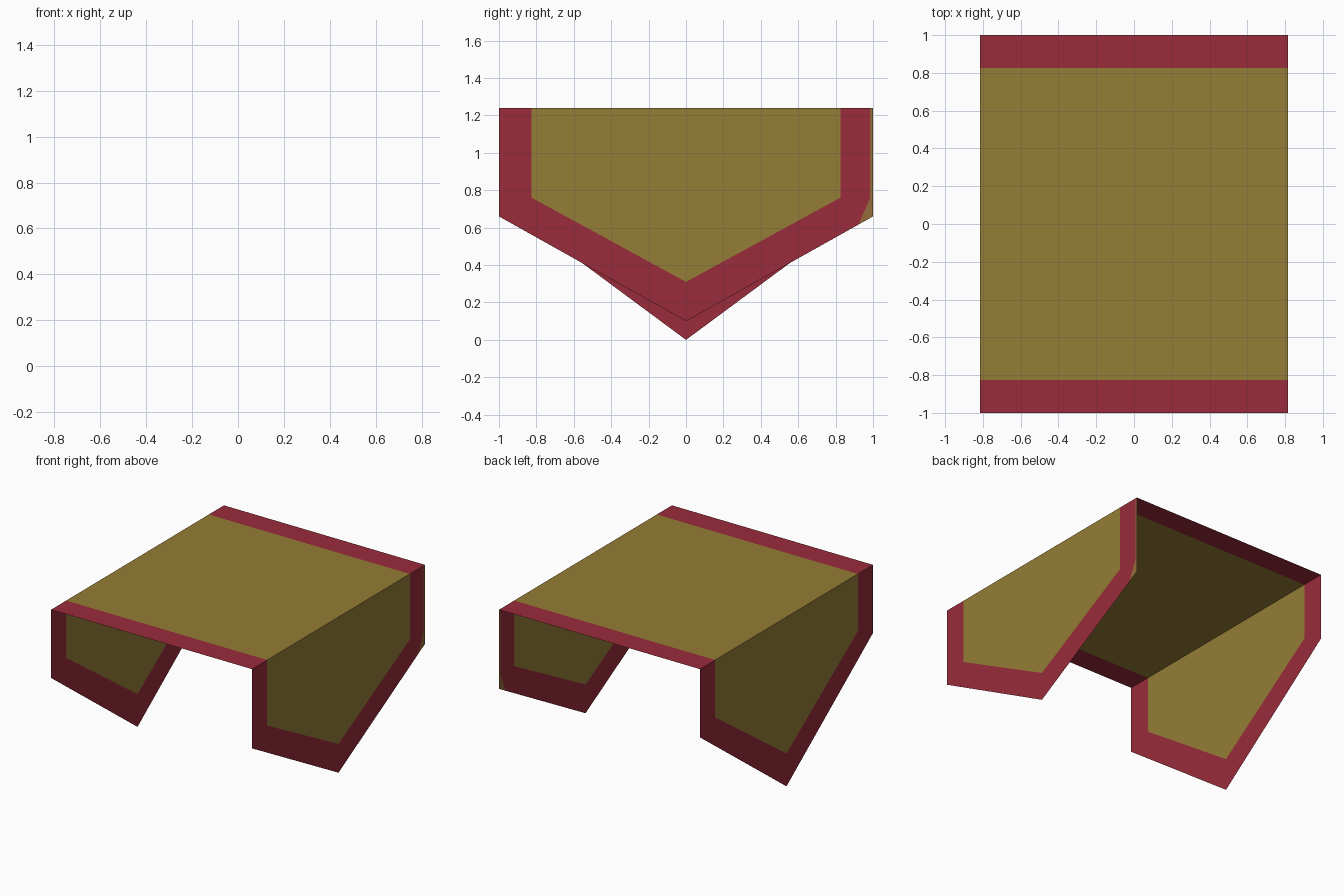
import bpy, bmesh
from mathutils import Vector

if "Cube" in bpy.data.objects:
    bpy.data.objects.remove(bpy.data.objects["Cube"])

TOP, HALF_X = 1.24, 0.814


def material(name, color):
    m = bpy.data.materials.new(name)
    m.diffuse_color = (*color, 1)
    m.use_nodes = True
    m.node_tree.nodes["Principled BSDF"].inputs["Base Color"].default_value = m.diffuse_color
    return m


MATS = [material("gold_cloth", (0.300, 0.206, 0.037)),
        material("red_border", (0.320, 0.025, 0.044)),
        material("brown_corner", (0.300, 0.150, 0.042))]


def finish(name, bm):
    mesh = bpy.data.meshes.new(name)
    bm.to_mesh(mesh)
    bm.free()
    for m in MATS:
        mesh.materials.append(m)
    ob = bpy.data.objects.new(name, mesh)
    bpy.context.collection.objects.link(ob)
    return ob


def flap(name, side, outer, inner, worn_corner=False):
    """Pointed hanging panel; outer and inner are (half width, corner z, tip z)."""
    bm = bmesh.new()

    def outline(w, c, tip):
        pts = [(-w, TOP), (-w, c), (0, tip), (w, c), (w, TOP)]
        return [bm.verts.new((side * HALF_X, y, z)) for y, z in pts]

    o, i = outline(*outer), outline(*inner)
    faces = [i] + [[o[k], o[k + 1], i[k + 1], i[k]] for k in range(4)]
    for k, verts in enumerate(faces):
        f = bm.faces.new(verts if side > 0 else verts[::-1])
        f.material_index = 0 if k == 0 else 1

    # discoloured strip along one rear edge, cut along two lines
    if worn_corner:
        cuts = [(Vector((0, 0.985, 1.0)), Vector((0, 1, 0))),
                (Vector((0, 0.92, 0.61)), Vector((0, 0.14, -0.06)))]
        for co, no in cuts:
            geom = bm.verts[:] + bm.edges[:] + bm.faces[:]
            bmesh.ops.bisect_plane(bm, geom=geom, plane_co=co, plane_no=no)
        for f in bm.faces:
            c = f.calc_center_median()
            if any((c - co).dot(no) > 0 for co, no in cuts):
                f.material_index = 2
    return finish(name, bm)


# flat top sheet with a red band at front and back
bm = bmesh.new()
rows = [[bm.verts.new((x, y, TOP)) for x in (-HALF_X, HALF_X)]
        for y in (-1, -0.825, 0.825, 1)]
for k, (a, b) in enumerate(zip(rows, rows[1:])):
    f = bm.faces.new([a[0], a[1], b[1], b[0]])
    f.material_index = 0 if k == 1 else 1
finish("top_sheet", bm)

# hanging side flaps (the left one has a deeper point)
flap("right_flap", 1, (1, 0.66, 0.10), (0.825, 0.76, 0.31), worn_corner=True)
flap("left_flap", -1, (1, 0.74, 0.0), (0.825, 0.82, 0.24))
